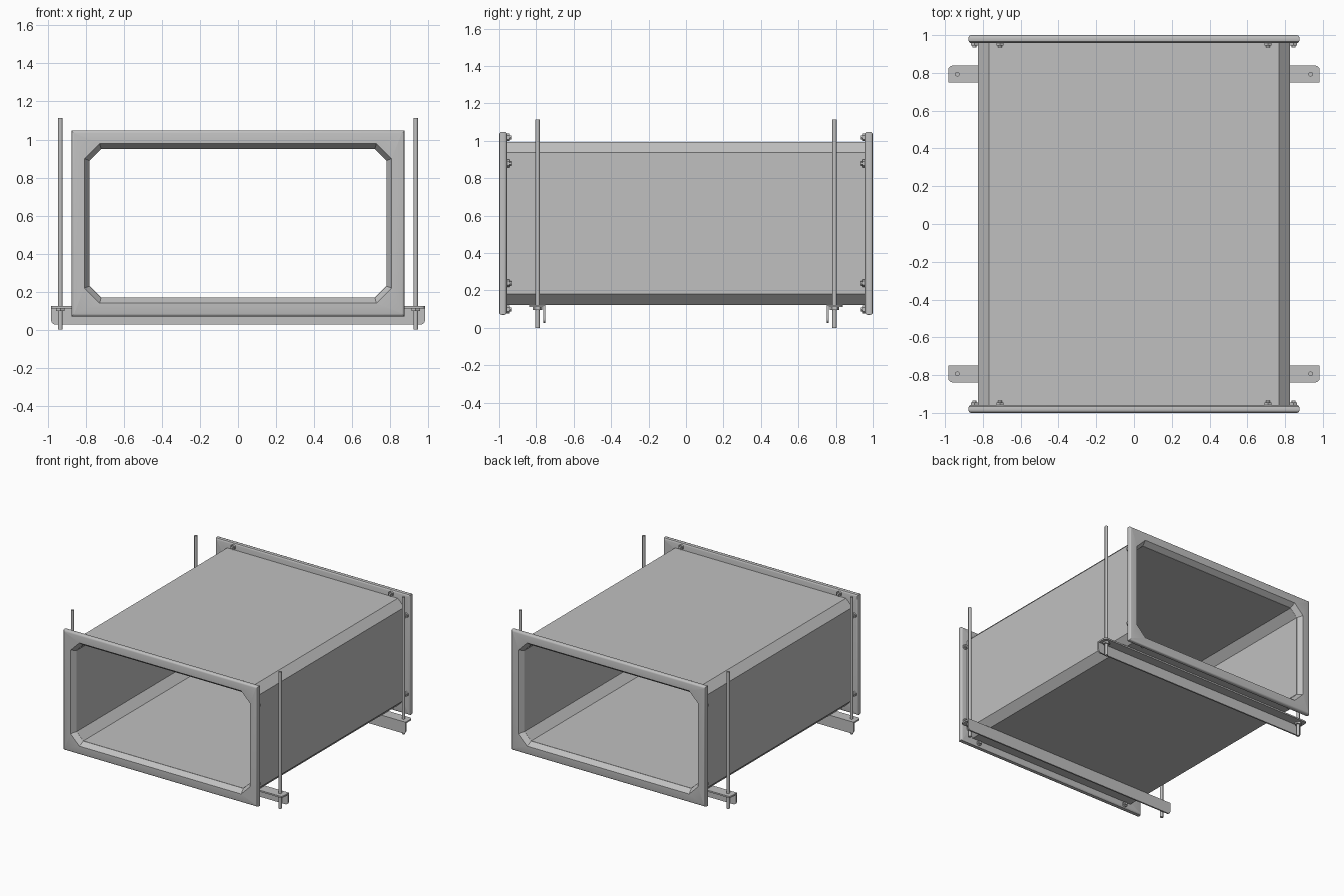
import bpy, bmesh
from math import sin, cos, pi
from mathutils import Matrix, Vector

cube = bpy.data.objects.get("Cube")
if cube:
    bpy.data.objects.remove(cube, do_unlink=True)

steel = bpy.data.materials.new("galvanised grey")
steel.use_nodes = True
grey = (0.53, 0.53, 0.53, 1)
steel.diffuse_color = grey
steel.node_tree.nodes["Principled BSDF"].inputs["Base Color"].default_value = grey

MID_Z = 0.559


def finish(name, bm, smooth=False):
    bmesh.ops.recalc_face_normals(bm, faces=bm.faces)
    mesh = bpy.data.meshes.new(name)
    bm.to_mesh(mesh)
    bm.free()
    mesh.materials.append(steel)
    ob = bpy.data.objects.new(name, mesh)
    bpy.context.collection.objects.link(ob)
    if smooth:
        bpy.ops.object.select_all(action="DESELECT")
        ob.select_set(True)
        bpy.context.view_layer.objects.active = ob
        bpy.ops.object.shade_smooth_by_angle(angle=pi / 6)
    return ob


def ring(bm, hw, hh, cut, y):
    """Rectangle with cut corners, facing along y."""
    pts = []
    for sx, sz in ((1, 1), (-1, 1), (-1, -1), (1, -1)):
        pair = [(sx * hw, sz * (hh - cut)), (sx * (hw - cut), sz * hh)]
        pts += pair if sx * sz > 0 else pair[::-1]
    return [bm.verts.new((x, y, MID_Z + z)) for x, z in pts]


def loop_loft(name, sections, smooth=False):
    """Skin a closed series of rings."""
    bm = bmesh.new()
    rings = [ring(bm, *s) for s in sections]
    for a, b in zip(rings, rings[1:] + rings[:1]):
        for i in range(len(a)):
            j = (i + 1) % len(a)
            bm.faces.new((a[i], a[j], b[j], b[i]))
    return finish(name, bm, smooth)


def plate(name, half, depth, radius, origin, v_dir, n_dir):
    """Strip along x with two rounded corners on its far edge."""
    outline = [(-half, 0)]
    for side in (-1, 1):
        arc = [(side * (half - radius + radius * cos(a)), depth - radius + radius * sin(a))
               for a in (i * pi / 12 for i in range(7))]
        outline += arc if side < 0 else arc[::-1]
    outline.append((half, 0))
    bm = bmesh.new()
    o, v, n = Vector(origin), Vector(v_dir), Vector(n_dir)
    face = bm.faces.new([bm.verts.new(o + Vector((x, 0, 0)) + v * d) for x, d in outline])
    out = bmesh.ops.extrude_face_region(bm, geom=[face])
    bmesh.ops.translate(bm, vec=n, verts=[g for g in out["geom"] if isinstance(g, bmesh.types.BMVert)])
    return finish(name, bm)


def cylinder(name, radius, sides, start, end):
    a, b = Vector(start), Vector(end)
    turn = (b - a).to_track_quat("Z", "Y").to_matrix().to_4x4()
    bm = bmesh.new()
    bmesh.ops.create_cone(bm, cap_ends=True, segments=sides, radius1=radius, radius2=radius,
                          depth=(b - a).length, matrix=Matrix.Translation((a + b) / 2) @ turn)
    return finish(name, bm, sides > 8)


# Duct shell with chamfered corners
loop_loft("duct", [(0.826, 0.436, 0.058, -0.96), (0.826, 0.436, 0.058, 0.96),
                   (0.78, 0.39, 0.06, 0.96), (0.78, 0.39, 0.06, -0.96)])

for sy, end in ((-1, "front"), (1, "back")):
    # End flange: rounded rim, flared mouth
    r = 0.014
    rim = []
    for centre, first in ((1 - r, 0), (0.958 + r, 1)):
        for k in range(4):
            a = pi / 2 * (1 - k / 3 - first)
            inset = r - r * cos(a)
            rim.append((0.876 - inset, 0.489 - inset, 0.001, sy * (centre + r * sin(a))))
    loop_loft(end + "_flange", [(0.808, 0.42, 0.08, sy)] + rim + [(0.78, 0.39, 0.06, sy * 0.958)], True)

    # Flange bolts: nut and stud on the inner face
    spots = [(sx * 0.71, sz * 0.46) for sx in (-1, 1) for sz in (-1, 1)]
    spots += [(sx * 0.845, sz * 0.32) for sx in (-1, 1) for sz in (-1, 1)]
    for x, z in spots:
        for part, rad, sides, y in (("nut", 0.021, 6, 0.944), ("stud", 0.011, 12, 0.934)):
            cylinder(f"{end}_flange_{part}", rad, sides,
                     (x, sy * 0.959, MID_Z + z), (x, sy * y, MID_Z + z))

    # Angle-section support rail
    corner = (0, sy * 0.75, 0.123)
    plate(end + "_rail_top", 0.983, 0.088, 0.022, corner, (0, sy, 0), (0, 0, -0.012))
    plate(end + "_rail_web", 0.983, 0.096, 0.022, corner, (0, 0, -1), (0, sy * 0.012, 0))

    # Hanger rods with nuts under the rail
    for sx, side in ((-1, "right"), (1, "left")):
        x, y = sx * 0.935, sy * 0.793
        cylinder(f"{end}_{side}_hanger_rod", 0.012, 16, (x, y, 0), (x, y, 1.113))
        cylinder(f"{end}_{side}_hanger_nut", 0.026, 6, (x, y, 0.097), (x, y, 0.112))
